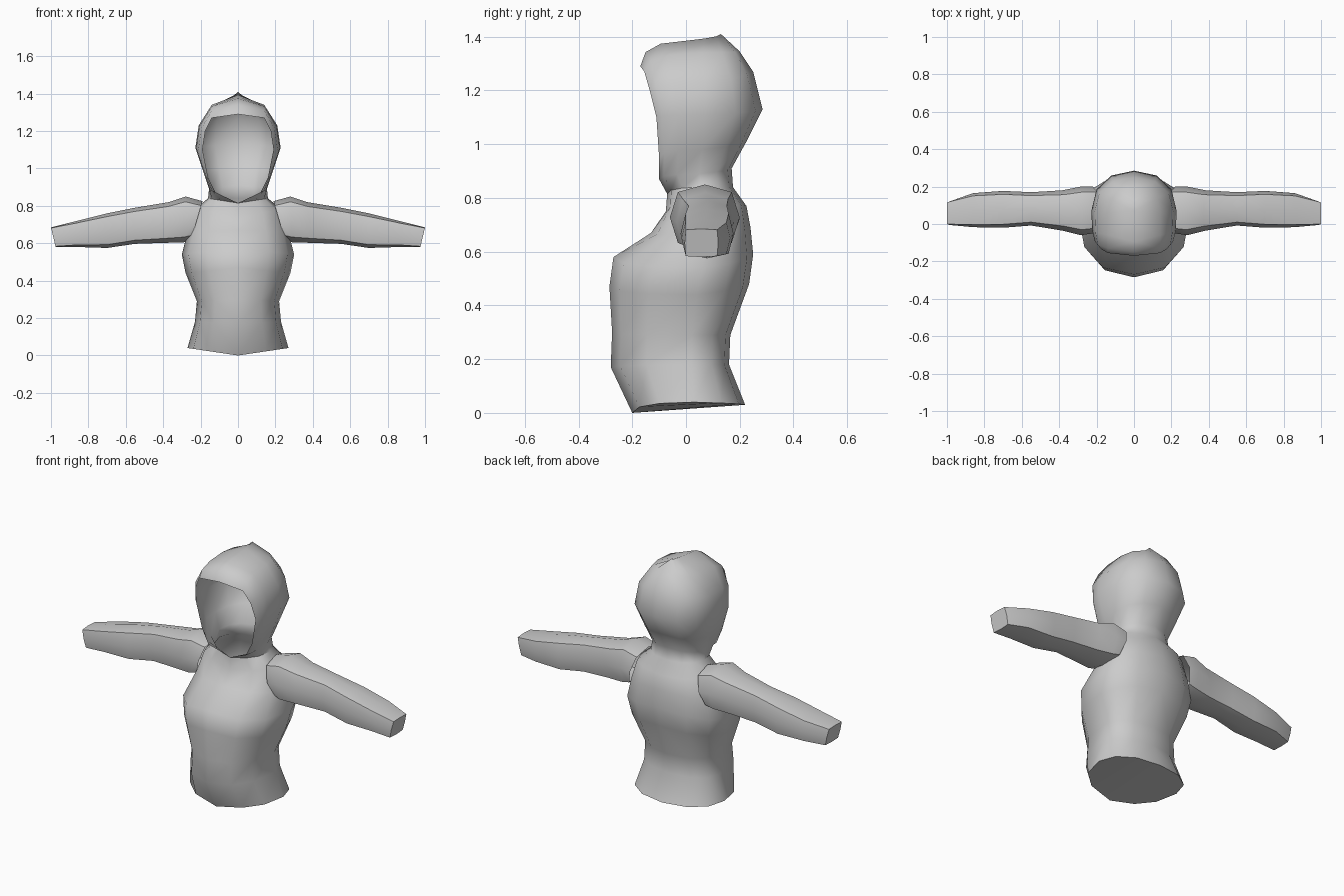
import bpy, bmesh, math

if "Cube" in bpy.data.objects:
    bpy.data.objects.remove(bpy.data.objects["Cube"])

fabric = bpy.data.materials.new("grey_fabric")
fabric.diffuse_color = (0.6, 0.6, 0.6, 1)
fabric.use_nodes = True
fabric.node_tree.nodes["Principled BSDF"].inputs["Base Color"].default_value = fabric.diffuse_color


def finish(name, bm, angle, weld=True):
    """Turn a right-hand half into a mirrored, smooth-shaded object."""
    bmesh.ops.remove_doubles(bm, verts=bm.verts, dist=0.0005)
    bmesh.ops.recalc_face_normals(bm, faces=bm.faces)
    mesh = bpy.data.meshes.new(name)
    bm.to_mesh(mesh)
    bm.free()
    mesh.materials.append(fabric)
    ob = bpy.data.objects.new(name, mesh)
    bpy.context.collection.objects.link(ob)
    mod = ob.modifiers.new("mirror", "MIRROR")
    mod.use_mirror_merge = weld
    mod.merge_threshold = 0.001
    bpy.ops.object.select_all(action='DESELECT')
    ob.select_set(True)
    bpy.context.view_layer.objects.active = ob
    bpy.ops.object.shade_smooth_by_angle(angle=math.radians(angle))


def half_ring(front, side, back):
    """Seven points from front, around the widest side point, to the back."""
    pts = []
    for i in range(4):
        a = math.radians(30 * i)
        s, c = math.sin(a) ** 0.85, max(math.cos(a), 0) ** 0.85
        pts.append((front[0] + (side[0] - front[0]) * s,
                    side[1] + (front[1] - side[1]) * c,
                    front[2] + (side[2] - front[2]) * s))
    for i in range(1, 4):
        a = math.radians(30 * i)
        s, c = math.sin(a) ** 0.9, max(math.cos(a), 0) ** 0.9
        pts.append((side[0] * c, side[1] + (back[0] - side[1]) * s,
                    side[2] + (back[1] - side[2]) * i / 3))
    return pts


def loft(bm, rings, closed=False):
    rows = [[bm.verts.new(p) for p in r] for r in rings]
    n = len(rows[0])
    for a, b in zip(rows, rows[1:]):
        for i in range(n if closed else n - 1):
            j = (i + 1) % n
            bm.faces.new((a[i], a[j], b[j], b[i]))
    return rows


# Torso levels: front y, front z, half width, side y, side z, back y, back z
torso = [
    (-.20, .00, .27, .03, .04, .22, .03),
    (-.28, .17, .23, .02, .18, .16, .18),
    (-.275, .30, .22, .02, .29, .165, .29),
    (-.285, .47, .28, .04, .44, .235, .48),
    (-.27, .58, .30, .06, .54, .25, .59),
    (-.13, .67, .27, .07, .66, .24, .69),
    (-.075, .75, .235, .07, .78, .225, .77),
]
# Hood levels: rim x y z, side x y z, back y z
hood = [
    (0, -.07, .815, .16, .06, .84, .175, .84),
    (.12, -.10, .87, .155, .05, .89, .17, .91),
    (.16, -.10, .95, .185, .06, .98, .225, 1.01),
    (.19, -.11, 1.10, .228, .07, 1.11, .285, 1.13),
    (.175, -.135, 1.20, .21, .07, 1.23, .25, 1.27),
    (.14, -.155, 1.27, .14, .06, 1.34, .20, 1.345),
    (0, -.17, 1.29, 0, .00, 1.385, .13, 1.41),
]
rings = [half_ring((0, a, b), (w, c, d), (e, f)) for a, b, w, c, d, e, f in torso]
rings += [half_ring(h[0:3], h[3:6], h[6:8]) for h in hood]
bm = bmesh.new()
rows = loft(bm, rings)
# Closed hem underneath
hem = rows[0]
for i in range(2):
    bm.faces.new((hem[i], hem[i + 1], hem[5 - i], hem[6 - i]))
bm.faces.new(hem[2:5])
finish("hooded_body", bm, 50)

# Sleeve rings: top x, bottom x, front y, back y, bottom z, top z, squareness
sleeve = [
    (.19, .25, -.05, .20, .62, .825, .75),
    (.28, .29, -.06, .20, .605, .85, .75),
    (.37, .40, -.035, .18, .602, .82, .7),
    (.55, .55, -.008, .17, .597, .79, .65),
    (.70, .70, -.02, .177, .575, .76, .6),
    (.86, .86, -.017, .165, .58, .72, .5),
    (1.0, .975, -.005, .12, .58, .685, .2),
]


def sleeve_ring(xt, xb, yf, yb, zb, zt, power):
    pts = []
    for k in range(8):
        a = math.radians(45 * k)
        c, s = math.cos(a), math.sin(a)
        c = math.copysign(abs(c) ** power, c) if abs(c) > .01 else 0
        s = math.copysign(abs(s) ** power, s) if abs(s) > .01 else 0
        t = (s + 1) / 2
        pts.append((xb + (xt - xb) * t, (yf + yb) / 2 + (yb - yf) / 2 * c,
                    zb + (zt - zb) * t))
    return pts


bm = bmesh.new()
rows = loft(bm, [sleeve_ring(*r) for r in sleeve], closed=True)
bm.faces.new(rows[-1])  # closed cuff
finish("sleeves", bm, 45, weld=False)
